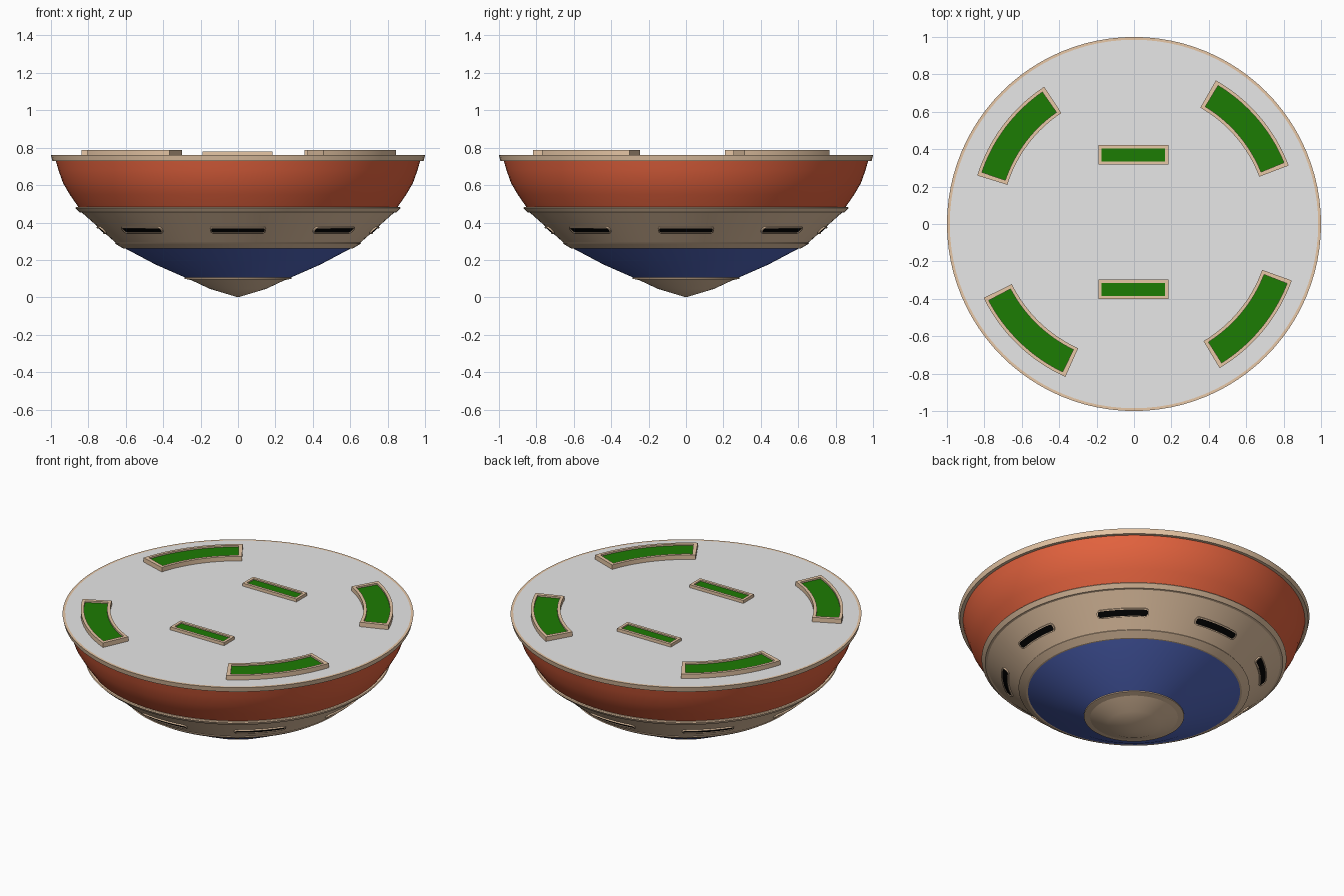
import bpy, bmesh, math
from math import sin, cos, pi, radians

if "Cube" in bpy.data.objects:
    bpy.data.objects.remove(bpy.data.objects["Cube"])


def material(name, rgb):
    m = bpy.data.materials.new(name)
    m.diffuse_color = (*rgb, 1)
    m.use_nodes = True
    m.node_tree.nodes["Principled BSDF"].inputs["Base Color"].default_value = m.diffuse_color
    return m


TAN = material("tan", (0.80, 0.57, 0.38))
RED = material("brick red", (0.80, 0.128, 0.05))
BLUE = material("navy blue", (0.09, 0.147, 0.56))
GREY = material("light grey", (0.80, 0.80, 0.80))
GREEN = material("plant green", (0.012, 0.20, 0.001))
BLACK = material("window black", (0.001, 0.001, 0.001))
SEG = 96


def finish(name, bm, mats, smooth=True):
    me = bpy.data.meshes.new(name)
    bm.to_mesh(me)
    bm.free()
    ob = bpy.data.objects.new(name, me)
    bpy.context.collection.objects.link(ob)
    for m in mats:
        me.materials.append(m)
    if smooth:
        bpy.ops.object.select_all(action='DESELECT')
        ob.select_set(True)
        bpy.context.view_layer.objects.active = ob
        bpy.ops.object.shade_smooth_by_angle(angle=radians(25))
    return ob


def lathe(name, profile, mat):
    """Revolve (radius, z) points, listed from bottom to top, about z."""
    bm = bmesh.new()
    rings = []
    for r, z in profile:
        if r == 0:
            rings.append([bm.verts.new((0, 0, z))] * SEG)
        else:
            rings.append([bm.verts.new((r * cos(2 * pi * i / SEG), r * sin(2 * pi * i / SEG), z))
                          for i in range(SEG)])
    for a, b in zip(rings, rings[1:]):
        for i in range(SEG):
            j = (i + 1) % SEG
            bm.faces.new(list(dict.fromkeys((a[i], a[j], b[j], b[i]))))
    return finish(name, bm, [mat])


def outline(w, h, r=0.0, n=16):
    """Counter-clockwise rectangle of half sizes w, h with corner radius r."""
    low = []
    if r:
        low += [(-w + r - r * cos(a), -h + r - r * sin(a)) for a in (0, pi / 8, pi / 4, 3 * pi / 8)]
    low += [(-w + r + 2 * (w - r) * i / n, -h) for i in range(n + 1)]
    if r:
        low += [(w - r + r * cos(a), -h + r - r * sin(a)) for a in (3 * pi / 8, pi / 4, pi / 8, 0)]
    return low + [(x, -y) for x, y in reversed(low)]


def tray(name, outer, inner, place, bottom, top, floor, fill):
    """Raised frame with a sunken coloured floor, laid on a surface by place(s, t, height)."""
    bm = bmesh.new()
    loops = [[bm.verts.new(place(s, t, h)) for s, t in pts]
             for pts, h in ((outer, bottom), (outer, top), (inner, top), (inner, floor))]
    n = len(outer)
    for a, b in zip(loops, loops[1:]):
        for i in range(n):
            j = (i + 1) % n
            bm.faces.new((a[i], a[j], b[j], b[i]))
    f = loops[3]
    for i in range(n // 2 - 1):
        bm.faces.new((f[i], f[i + 1], f[n - 2 - i], f[n - 1 - i])).material_index = 1
    return finish(name, bm, [TAN, fill])


# Hull, from the tip up
lathe("bottom_tip", [(0, 0), (0.15, 0.045), (0.25, 0.092)], TAN)
lathe("tip_trim", [(0.24, 0.090), (0.285, 0.099), (0.285, 0.105), (0.26, 0.105)], TAN)
lathe("lower_hull", [(0.26, 0.096), (0.44, 0.175), (0.612, 0.266)], BLUE)
lathe("lower_trim", [(0.60, 0.262), (0.615, 0.262), (0.658, 0.288), (0.655, 0.293), (0.645, 0.293)], TAN)
CONE_LOW, CONE_HIGH = (0.65, 0.288), (0.838, 0.456)
lathe("window_band", [CONE_LOW, CONE_HIGH], TAN)
lathe("upper_trim", [(0.83, 0.452), (0.848, 0.455), (0.869, 0.477), (0.865, 0.482), (0.845, 0.482)], TAN)
lathe("upper_hull", [(0.85, 0.478), (0.90, 0.55), (0.935, 0.61), (0.96, 0.68), (0.977, 0.74)], RED)
lathe("rim", [(0.97, 0.730), (0.993, 0.730), (1.0, 0.76), (0.985, 0.76)], TAN)
lathe("deck", [(0.986, 0.76), (0, 0.76)], GREY)

# Eight windows following the sloping band
dr, dz = CONE_HIGH[0] - CONE_LOW[0], CONE_HIGH[1] - CONE_LOW[1]
L = math.hypot(dr, dz)
dr, dz = dr / L, dz / L
WZ = 0.362
WR = CONE_LOW[0] + (WZ - CONE_LOW[1]) * dr / dz


def on_band(angle):
    def place(s, t, h):
        a = angle + s / WR
        r = WR + t * dr + h * dz
        return r * cos(a), r * sin(a), WZ + t * dz - h * dr
    return place


for k in range(8):
    tray(f"window_{k + 1}", outline(0.150, 0.026, 0.022), outline(0.143, 0.019, 0.015),
         on_band(k * pi / 4), -0.003, 0.008, 0.004, BLACK)


# Curved planters on the deck
def on_arc(angle, radius):
    def place(s, t, h):
        a = angle + s / radius
        r = radius - t
        return r * cos(a), r * sin(a), h
    return place


for k, (mid, radius) in enumerate([(40.5, 0.80), (143, 0.793), (226, 0.812), (-39.5, 0.812)]):
    half = radians(19.8) * radius
    tray(f"curved_planter_{k + 1}", outline(half, 0.084), outline(half - 0.022, 0.066),
         on_arc(radians(mid), radius), 0.758, 0.788, 0.778, GREEN)

# Straight planters near the middle
for k, y in enumerate((0.37, -0.35)):
    tray(f"straight_planter_{k + 1}", outline(0.187, 0.052, n=1), outline(0.170, 0.035, n=1),
         lambda s, t, h, y=y: (s - 0.003, y + t, h), 0.758, 0.779, 0.771, GREEN)
